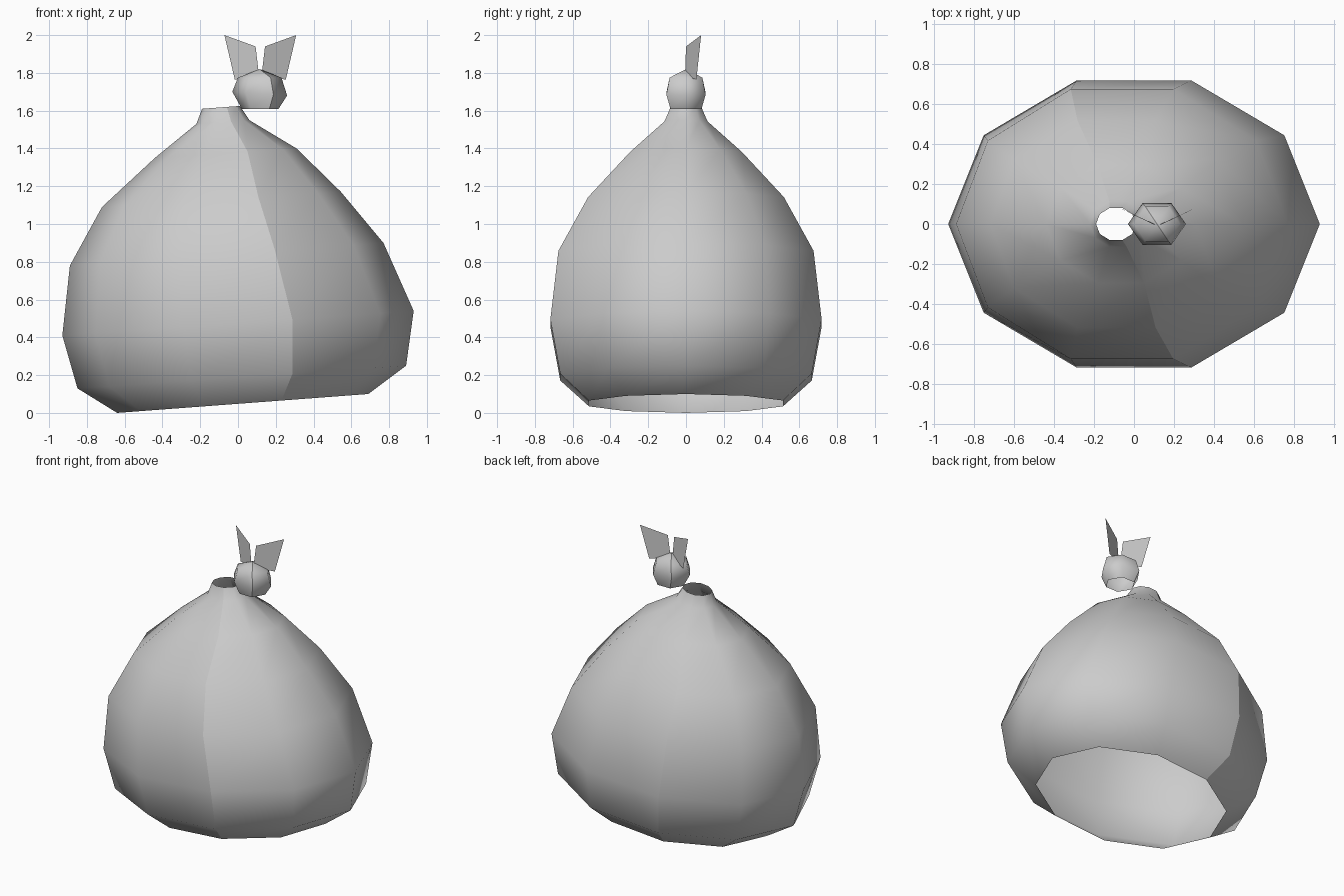
import bpy, bmesh, math

old = bpy.data.objects.get("Cube")
if old:
    bpy.data.objects.remove(old, do_unlink=True)

grey = bpy.data.materials.new("light_grey")
grey.use_nodes = True
COLOUR = (0.6, 0.6, 0.6, 1)
grey.diffuse_color = COLOUR
grey.node_tree.nodes["Principled BSDF"].inputs["Base Color"].default_value = COLOUR


def finish(bm, name, smooth):
    mesh = bpy.data.meshes.new(name)
    for f in bm.faces:
        f.smooth = smooth
    bm.to_mesh(mesh)
    bm.free()
    mesh.materials.append(grey)
    obj = bpy.data.objects.new(name, mesh)
    bpy.context.collection.objects.link(obj)
    return obj


def loft(name, rings, sides, seams, apex=None):
    """Open shell through tilted oval rings: left x, z, right x, z, half depth."""
    bm = bmesh.new()
    loops = []
    for xl, zl, xr, zr, ry in rings:
        loop = []
        for i in range(sides):
            a = math.tau * i / sides
            t = (1 + math.cos(a)) / 2
            loop.append(bm.verts.new((xl + (xr - xl) * t, ry * math.sin(a),
                                      zl + (zr - zl) * t)))
        loops.append(loop)
    for lo, hi in zip(loops, loops[1:]):
        for i in range(sides):
            j = (i + 1) % sides
            bm.faces.new((lo[i], lo[j], hi[j], hi[i]))
    if apex:
        tip = bm.verts.new(apex)
        top = loops[-1]
        for i in range(sides):
            bm.faces.new((top[i], top[(i + 1) % sides], tip))
        loops.append([tip] * sides)
    # Two sharp seams split the shell into smooth halves
    for s in seams:
        for lo, hi in zip(loops, loops[1:]):
            bm.edges.get((lo[s], hi[s])).smooth = False
    return finish(bm, name, True)


# Sack body, open at the base and at the neck
loft("body", [
    (-0.64, 0.00, 0.69, 0.10, 0.54),
    (-0.85, 0.13, 0.89, 0.25, 0.70),
    (-0.93, 0.41, 0.93, 0.54, 0.755),
    (-0.89, 0.78, 0.77, 0.90, 0.71),
    (-0.72, 1.09, 0.545, 1.17, 0.545),
    (-0.44, 1.35, 0.31, 1.40, 0.31),
    (-0.22, 1.53, 0.06, 1.55, 0.12),
    (-0.19, 1.61, 0.01, 1.625, 0.085),
], 10, (3, 8))

# Small head, open underneath
loft("head", [
    (0.02, 1.61, 0.215, 1.61, 0.095),
    (-0.03, 1.70, 0.26, 1.68, 0.12),
    (0.00, 1.775, 0.23, 1.775, 0.10),
], 6, (2, 5), apex=(0.115, 0, 1.82))

# Upright flat ears, mirrored about the head
for name, side in (("left_ear", 1), ("right_ear", -1)):
    bm = bmesh.new()
    outline = ((0.006, -0.005, 1.78), (0.135, 0.055, 1.765),
               (0.19, 0.08, 2.0), (0.025, 0.0, 1.94))
    bm.faces.new([bm.verts.new((0.118 + side * x, y, z)) for x, y, z in outline])
    finish(bm, name, False)
